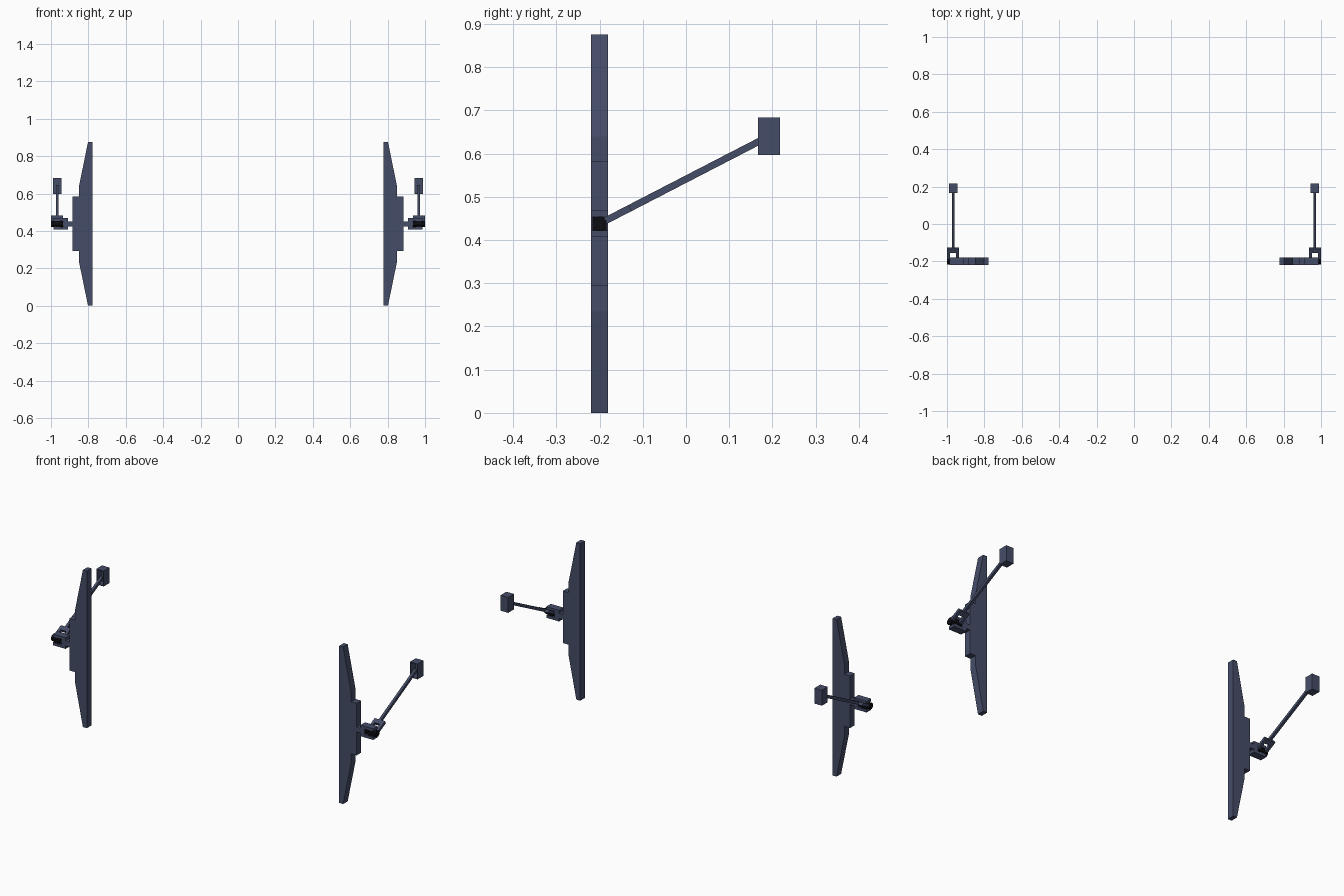
import bpy, bmesh, math
from mathutils import Matrix, Vector

if "Cube" in bpy.data.objects:
    bpy.data.objects.remove(bpy.data.objects["Cube"])

JOINT = Vector((0.967, -0.2, 0.4375))
HEAD = Vector((0.967, 0.192, 0.64))


def material(name, color):
    m = bpy.data.materials.new(name)
    m.diffuse_color = color
    m.use_nodes = True
    m.node_tree.nodes["Principled BSDF"].inputs["Base Color"].default_value = m.diffuse_color
    return m


slate = material("slate", (0.06, 0.075, 0.14, 1))
black = material("black", (0.004, 0.004, 0.006, 1))


def finish(name, bm, mat, matrix=Matrix()):
    """Turn a bmesh into an object, mirrored across x when side is -1."""
    bm.transform(matrix)
    for side, label in ((1, "right"), (-1, "left")):
        b = bm.copy()
        b.transform(Matrix.Diagonal((side, 1, 1, 1)))
        bmesh.ops.recalc_face_normals(b, faces=b.faces)
        me = bpy.data.meshes.new(name)
        b.to_mesh(me)
        b.free()
        me.materials.append(mat)
        ob = bpy.data.objects.new(f"{label}_{name}", me)
        bpy.context.collection.objects.link(ob)
    bm.free()


def extruded(name, profile, y0, y1, mat, matrix=Matrix()):
    """Extrude an x-z outline along y."""
    bm = bmesh.new()
    face = bm.faces.new([bm.verts.new((x, y0, z)) for x, z in profile])
    new = bmesh.ops.extrude_face_region(bm, geom=[face])["geom"]
    bmesh.ops.translate(bm, vec=(0, y1 - y0, 0),
                        verts=[v for v in new if isinstance(v, bmesh.types.BMVert)])
    finish(name, bm, mat, matrix)


# stepped side plate
plate = [(0.778, 0), (0.802, 0), (0.85, 0.235), (0.85, 0.293), (0.885, 0.293),
         (0.885, 0.583), (0.85, 0.583), (0.85, 0.64), (0.802, 0.875), (0.778, 0.875)]
extruded("side_plate", plate, -0.22, -0.18, slate)

# plate-side fork of the universal joint, with its stem
x, z = JOINT.x, JOINT.z
half = [(0.88, 0.014), (0.909, 0.014), (0.909, 0.031), (x + 0.02, 0.031),
        (x + 0.02, 0.016), (0.935, 0.016)]
fork = [(a, z + b) for a, b in half] + [(a, z - b) for a, b in reversed(half)]
extruded("plate_fork", fork, -0.22, -0.18, slate)

# arm-side fork and rod in one outline, lying along +z then tilted backwards
arm = HEAD - JOINT
tilt = Matrix.Translation(JOINT) @ Matrix.Rotation(-math.atan2(arm.y, arm.z), 4, 'X')
half = [(0.007, arm.length - 0.008), (0.007, 0.08), (0.032, 0.08),
        (0.032, -0.014), (0.016, -0.014), (0.016, 0.054)]
outline = half + [(-a, b) for a, b in reversed(half)]
extruded("arm_fork", outline, -0.008, 0.008, slate, tilt)

# joint pin core
bm = bmesh.new()
bmesh.ops.create_cone(bm, cap_ends=True, segments=8, radius1=0.018, radius2=0.018, depth=0.068)
finish("joint_pin", bm, black, Matrix.Translation(JOINT) @ Matrix.Rotation(math.pi / 2, 4, 'Y')
       @ Matrix.Rotation(math.pi / 8, 4, 'Z'))
bm = bmesh.new()
bmesh.ops.create_cube(bm, size=0.032)
finish("joint_core", bm, black, Matrix.Translation(JOINT))

# hollow head, open towards the front
bm = bmesh.new()
bmesh.ops.create_cube(bm, size=1, matrix=Matrix.Translation(HEAD) @ Matrix.Diagonal((0.046, 0.051, 0.086, 1)))
bm.normal_update()
front = [f for f in bm.faces if f.normal.y < -0.9]
bmesh.ops.inset_region(bm, faces=front, thickness=0.005)
new = bmesh.ops.extrude_face_region(bm, geom=front)["geom"]
bmesh.ops.delete(bm, geom=front, context='FACES')
bmesh.ops.translate(bm, vec=(0, 0.042, 0), verts=[v for v in new if isinstance(v, bmesh.types.BMVert)])
finish("head", bm, slate)
